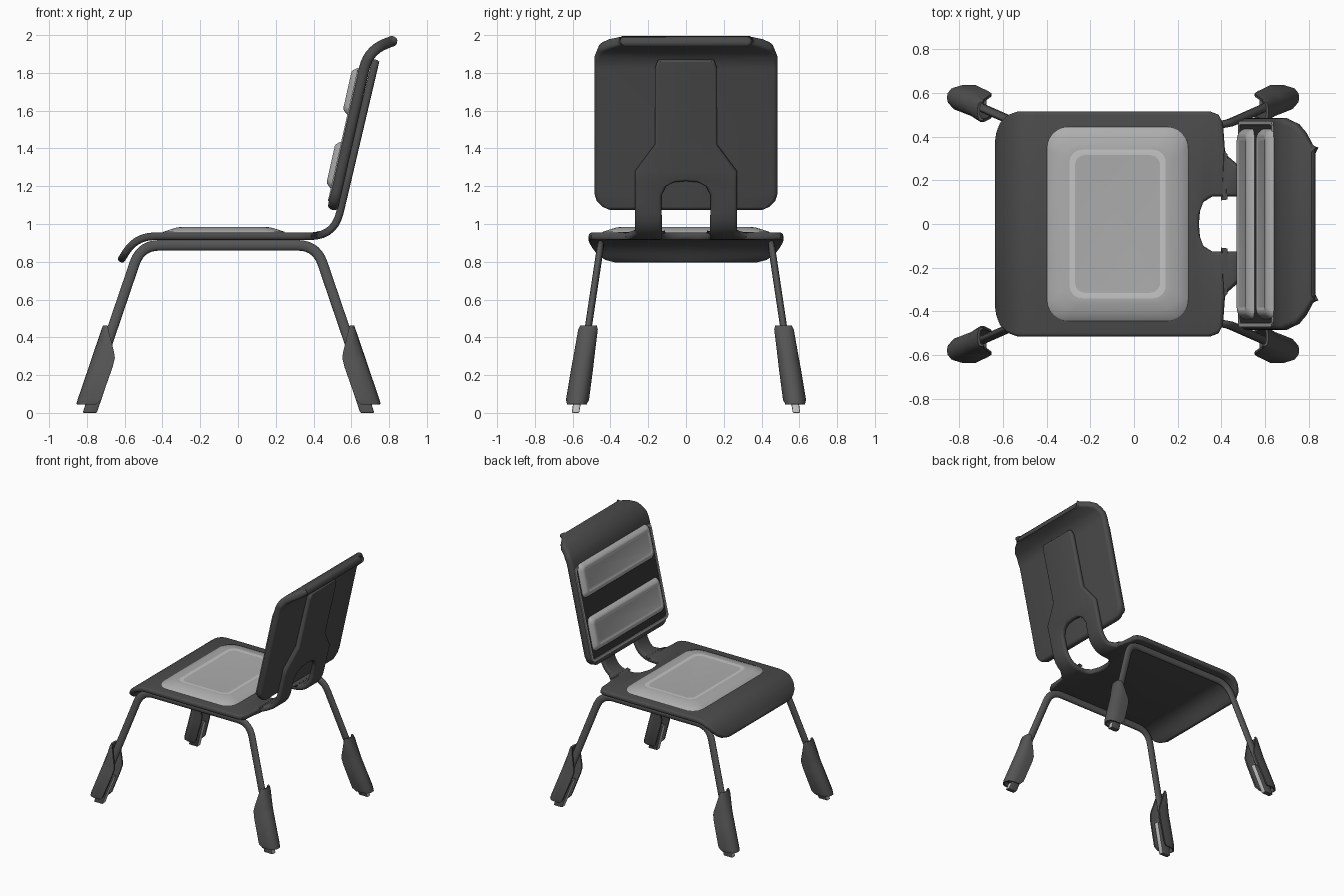
import bpy, bmesh, math
from mathutils import Vector, Matrix

cube = bpy.data.objects.get("Cube")
if cube:
    bpy.data.objects.remove(cube)


def material(name, v):
    m = bpy.data.materials.new(name)
    m.use_nodes = True
    m.diffuse_color = (v, v, v, 1)
    m.node_tree.nodes["Principled BSDF"].inputs["Base Color"].default_value = (v, v, v, 1)
    return m


SHELL = material("charcoal shell", 0.07)
METAL = material("dark grey frame", 0.09)
PANEL = material("black panel", 0.035)
PAD = material("grey pad", 0.42)
TRIM = material("light grey trim", 0.56)


def add(name, data, mats):
    ob = bpy.data.objects.new(name, data)
    bpy.context.collection.objects.link(ob)
    for m in mats:
        data.materials.append(m)
    return ob


def finish(ob, angle=40):
    # Apply modifiers and smooth the shading
    bpy.ops.object.select_all(action="DESELECT")
    ob.select_set(True)
    bpy.context.view_layer.objects.active = ob
    bpy.ops.object.convert(target="MESH")
    bpy.ops.object.shade_smooth_by_angle(angle=math.radians(angle))


def to_object(name, bm, mats):
    bmesh.ops.recalc_face_normals(bm, faces=bm.faces)
    me = bpy.data.meshes.new(name)
    bm.to_mesh(me)
    bm.free()
    return add(name, me, mats)


def fillet(points, setbacks, n=7):
    # Round each inner corner of a path
    pts = [Vector(p) for p in points]
    out = [pts[0]]
    for a, b, c, d in zip(pts, pts[1:], pts[2:], setbacks):
        p, q = b + (a - b).normalized() * d, b + (c - b).normalized() * d
        out += [p.lerp(b, i / n).lerp(b.lerp(q, i / n), i / n) for i in range(n + 1)]
    return out + [pts[-1]]


def interp(table, s):
    for (a, va), (b, vb) in zip(table, table[1:]):
        if s <= b:
            return va + (vb - va) * max(0, (s - a) / (b - a))
    return table[-1][1]


def bent_sheet(name, path, outer, inner, thick):
    # Sheet bent along an x-z path; outer and inner give half widths by length
    dist = [0]
    for a, b in zip(path, path[1:]):
        dist.append(dist[-1] + (b - a).length)
    xs = [(d, p.x) for d, p in zip(dist, path)]
    zs = [(d, p.y) for d, p in zip(dist, path)]
    stops = dist + [s for s, _ in outer + inner if s < dist[-1]]
    stops = sorted({round(s, 3) for s in stops})
    bm = bmesh.new()
    rows = []
    for s in stops:
        x, z = interp(xs, s), interp(zs, s)
        rows.append([bm.verts.new((x, w, z)) for w in (interp(inner, s), interp(outer, s))])
    for (a, b), (c, d) in zip(rows, rows[1:]):
        bm.faces.new((a, b, d, c))
    ob = to_object(name, bm, [SHELL])
    mirror = ob.modifiers.new("mirror", "MIRROR")
    mirror.use_axis = (False, True, False)
    mirror.merge_threshold = 0.0005
    solid = ob.modifiers.new("thickness", "SOLIDIFY")
    solid.thickness, solid.offset = thick, 0
    bevel = ob.modifiers.new("round edge", "BEVEL")
    bevel.width, bevel.segments = thick * 0.4, 3
    bevel.limit_method, bevel.angle_limit = "ANGLE", math.radians(50)
    bevel.use_clamp_overlap = False
    finish(ob)


# Seat with its narrow back support and the slot between them
seat_path = fillet([(-0.625, 0.80), (-0.54, 0.935), (0.51, 0.935), (0.73, 1.87)], [0.1, 0.13])
seat_outer = [(0, 0.36), (0.02, 0.43), (0.05, 0.47), (0.1, 0.5), (0.15, 0.515), (1.03, 0.515),
              (1.07, 0.5), (1.09, 0.46), (1.1, 0.32), (1.16, 0.27), (1.51, 0.27), (1.655, 0.165),
              (2.07, 0.165), (2.11, 0.15), (2.13, 0.12), (2.14, 0.1)]
slot = [(0.98, 0), (0.985, 0.06), (1, 0.1), (1.04, 0.125), (1.38, 0.13), (1.43, 0.105),
        (1.45, 0.07), (1.457, 0)]
bent_sheet("seat_and_support", seat_path, seat_outer, slot, 0.04)

# Backrest shell with a curled top
back_path = fillet([(0.5, 1.075), (0.69, 1.92), (0.828, 1.972)], [0.1])
back_outer = [(0, 0.4), (0.02, 0.445), (0.05, 0.473), (0.09, 0.485), (0.83, 0.485),
              (0.91, 0.46), (0.95, 0.42), (0.99, 0.35)]
bent_sheet("backrest", back_path, back_outer, [(0, 0), (1, 0)], 0.056)


def layered_pad(name, matrix, hx, hy, radius, loops, mats):
    # Stack of rounded rectangles: (inset, height, material of the band within)
    bm = bmesh.new()
    rings = []
    for inset, h, _ in loops:
        r = max(radius - 0.4 * inset, 0.01)
        ring = []
        for k, (sx, sy) in enumerate([(1, 1), (-1, 1), (-1, -1), (1, -1)]):
            for i in range(7):
                t = math.pi / 2 * (k + i / 6)
                ring.append(bm.verts.new(matrix @ Vector((
                    sx * (hx - inset - r) + r * math.cos(t),
                    sy * (hy - inset - r) + r * math.sin(t), h))))
        rings.append(ring)
    for (_, _, m), a, b in zip(loops, rings, rings[1:]):
        for i in range(len(a)):
            j = (i + 1) % len(a)
            bm.faces.new((a[i], a[j], b[j], b[i])).material_index = m
    bm.faces.new(rings[-1]).material_index = loops[-1][2]
    finish(to_object(name, bm, mats), 35)


# Seat cushion with a light piping ring
layered_pad("seat_cushion", Matrix.Translation((-0.075, 0, 0.953)), 0.325, 0.445, 0.1,
            [(0, 0, 0), (0.005, 0.006, 0), (0.05, 0.021, 0), (0.08, 0.029, 0), (0.105, 0.032, 1),
             (0.13, 0.03, 0)], [PAD, TRIM])

# Framed panel and two cushions on the tilted backrest
up = Vector((0.225, 0, 1)).normalized()
normal = Vector((-up.z, 0, up.x))


def on_back(z):
    m = Matrix((up.cross(normal), up, normal)).transposed().to_4x4()
    m.translation = Vector((0.5 + 0.225 * (z - 1.075), 0, z)) + normal * 0.027
    return m


layered_pad("back_panel", on_back(1.46), 0.47, 0.355, 0.03,
            [(0, 0, 0), (0, 0.007, 0), (0.016, 0.007, 0), (0.018, 0.003, 1)], [PAD, PANEL])
for name, z in (("lower_back_cushion", 1.305), ("upper_back_cushion", 1.695)):
    layered_pad(name, on_back(z), 0.435, 0.128, 0.04,
                [(0, 0.002, 0), (0.004, 0.012, 0), (0.02, 0.03, 0), (0.03, 0.035, 0),
                 (0.042, 0.035, 1), (0.052, 0.032, 0)], [PAD, TRIM])

# Leg frames: one bent, flattened tube on each side
MID = -0.05
FLAT = 0.65


def splay(z):
    return 0.585 - 0.15 * z


for side, sy in (("left", 1), ("right", -1)):
    path = fillet([(-0.75, 0.05), (-0.465, 0.887), (0.465, 0.887), (0.75, 0.05)], [0.1, 0.1])
    cu = bpy.data.curves.new(side + "_leg_frame", "CURVE")
    cu.dimensions = "3D"
    cu.bevel_depth, cu.bevel_resolution, cu.use_fill_caps = 0.028, 3, True
    sp = cu.splines.new("POLY")
    sp.points.add(len(path) - 1)
    for pt, p in zip(sp.points, path):
        pt.co = (p.x + MID, sy * splay(p.y) / FLAT, p.y, 1)
    ob = add(side + "_leg_frame", cu, [METAL])
    ob.scale.y = FLAT
    finish(ob)

# Foot sleeves, open toward the middle, each with a glide inside
section = [(0, -1), (0.5, -1), (0.82, -0.8), (0.97, -0.4), (1, 0),
           (0.97, 0.4), (0.82, 0.8), (0.5, 1), (0, 1)]
sleeve = [(0.46, 0.66, 0.64, 0.038), (0.44, 0.667, 0.636, 0.046), (0.32, 0.708, 0.606, 0.049),
          (0.29, 0.718, 0.602, 0.05), (0.24, 0.735, 0.615, 0.052), (0.07, 0.793, 0.675, 0.055),
          (0.045, 0.8, 0.7, 0.045)]
for end, sx in (("front", -1), ("rear", 1)):
    for side, sy in (("left", 1), ("right", -1)):
        bm = bmesh.new()
        rows = [[bm.verts.new((MID + sx * (ui + (uo - ui) * a), sy * (splay(z) + hw * b), z))
                 for a, b in section] for z, uo, ui, hw in sleeve]
        for r, q in zip(rows, rows[1:]):
            for i in range(len(section) - 1):
                bm.faces.new((r[i], r[i + 1], q[i + 1], q[i]))
        ob = to_object(f"{end}_{side}_foot_sleeve", bm, [METAL])
        solid = ob.modifiers.new("thickness", "SOLIDIFY")
        solid.thickness, solid.offset = 0.012, 0
        finish(ob)

        bm = bmesh.new()
        bmesh.ops.create_cube(bm, size=1)
        for v in bm.verts:
            z = 0.11 + 0.22 * v.co.z
            v.co = (MID + sx * (0.735 - 0.34 * z + 0.075 * v.co.x),
                    sy * (splay(z) + 0.04 * v.co.y), z)
        bm.normal_update()
        for f in bm.faces:
            f.material_index = int(abs(f.normal.x) > 0.5)
        ob = to_object(f"{end}_{side}_glide", bm, [METAL, TRIM])
        bevel = ob.modifiers.new("soft edge", "BEVEL")
        bevel.width, bevel.segments = 0.006, 2
        finish(ob)
